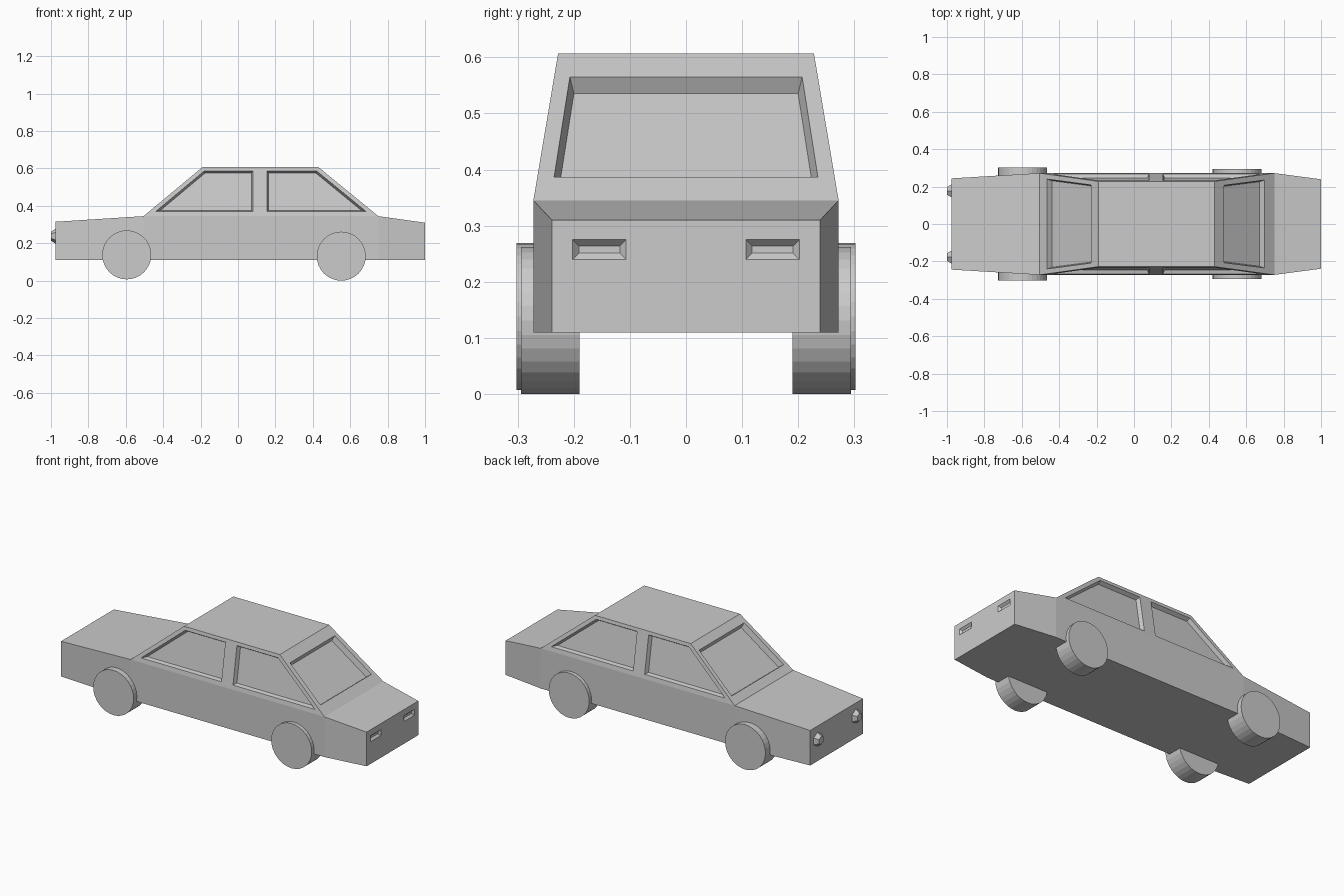
import bpy, bmesh
from math import radians
from mathutils import Vector, Matrix
from mathutils.geometry import normal as poly_normal

if "Cube" in bpy.data.objects:
    bpy.data.objects.remove(bpy.data.objects["Cube"])


def make_object(name, bm):
    bmesh.ops.recalc_face_normals(bm, faces=bm.faces[:])
    mesh = bpy.data.meshes.new(name)
    bm.to_mesh(mesh)
    bm.free()
    obj = bpy.data.objects.new(name, mesh)
    bpy.context.collection.objects.link(obj)
    return obj


def bridge(bm, a, b):
    for i in range(len(a)):
        j = (i + 1) % len(a)
        bm.faces.new((a[i], a[j], b[j], b[i]))


# Body: lofted through stations (x, half width, top height)
BELT, ROOF, BOTTOM = 0.345, 0.607, 0.11
SIDE, ROOF_SIDE = 0.272, 0.228
REAR_X, ROOF_REAR_X = 0.75, 0.43
FRONT_X, ROOF_FRONT_X = -0.505, -0.19
stations = [(-0.975, 0.244, 0.315), (FRONT_X, SIDE, BELT),
            (REAR_X, SIDE, BELT), (1.0, 0.239, 0.31)]
bm = bmesh.new()
rings = [[bm.verts.new(p) for p in ((x, -w, BOTTOM), (x, w, BOTTOM), (x, w, t), (x, -w, t))]
         for x, w, t in stations]
for a, b in zip(rings, rings[1:]):
    bridge(bm, a, b)
bm.faces.new(rings[0])
bm.faces.new(rings[-1])

# Cabin: raised from the middle top face
top = next(f for f in bm.faces if all(abs(v.co.z - BELT) < 1e-5 for v in f.verts))
new = bmesh.ops.extrude_face_region(bm, geom=[top])["geom"]
for v in [g for g in new if isinstance(g, bmesh.types.BMVert)]:
    v.co = (ROOF_REAR_X if v.co.x > 0 else ROOF_FRONT_X,
            ROOF_SIDE if v.co.y > 0 else -ROOF_SIDE, ROOF)
if top.is_valid:
    bmesh.ops.delete(bm, geom=[top], context='FACES_ONLY')
body = make_object("car_body", bm)


# Window and lamp recesses: tapered pockets cut into the body
def slope(low, high, z):
    return low + (high - low) * (z - BELT) / (ROOF - BELT)


def add_pocket(bm, points, depth, taper):
    pts = [Vector(p) for p in points]
    n = poly_normal(pts)
    if n.dot(sum(pts, Vector()) / len(pts) - Vector((0.1, 0, 0.25))) < 0:
        pts.reverse()
        n = -n

    def ring(inset, sink):
        out = []
        for i, p in enumerate(pts):
            a = n.cross((p - pts[i - 1]).normalized())
            b = n.cross((pts[(i + 1) % len(pts)] - p).normalized())
            out.append(bm.verts.new(p + (a + b) * inset / (1 + a.dot(b)) - n * sink))
        return out

    outer = ring(-taper * 0.01 / depth, -0.01)
    inner = ring(taper, depth)
    bridge(bm, outer, inner)
    bm.faces.new(outer)
    bm.faces.new(inner)


cut = bmesh.new()
front_side = [(-0.44, 0.37), (0.08, 0.37), (0.08, 0.587), (-0.18, 0.587)]
rear_side = [(0.155, 0.37), (0.685, 0.37), (0.42, 0.587), (0.155, 0.587)]
for s in (-1, 1):
    for outline in (front_side, rear_side):
        add_pocket(cut, [(x, s * slope(SIDE, ROOF_SIDE, z), z) for x, z in outline], 0.022, 0.009)
    add_pocket(cut, [(1.0, s * y, z) for y, z in
                     ((0.107, 0.24), (0.202, 0.24), (0.202, 0.275), (0.107, 0.275))], 0.012, 0.011)
for low, high, z0, z1, y0, y1 in ((FRONT_X, ROOF_FRONT_X, 0.379, 0.573, 0.24, 0.209),
                                  (REAR_X, ROOF_REAR_X, 0.387, 0.565, 0.235, 0.207)):
    a, b = slope(low, high, z0), slope(low, high, z1)
    add_pocket(cut, [(a, -y0, z0), (a, y0, z0), (b, y1, z1), (b, -y1, z1)], 0.032, 0.008)
cutter = make_object("recess_cutter", cut)
cutter.hide_render = True
mod = body.modifiers.new("recesses", 'BOOLEAN')
mod.operation, mod.solver, mod.object = 'DIFFERENCE', 'EXACT', cutter
bpy.context.view_layer.objects.active = body
bpy.ops.object.modifier_apply(modifier=mod.name)
bpy.data.objects.remove(cutter)


# Wheels and headlights
def cone(name, loc, r1, r2, depth, sides, rot):
    bm = bmesh.new()
    bmesh.ops.create_cone(bm, cap_ends=True, segments=sides, radius1=r1, radius2=r2,
                          depth=depth, matrix=Matrix.Translation(loc) @ rot)
    return make_object(name, bm)


for s, label in ((-1, "near"), (1, "far")):
    for name, x, z, r, outer in (("front_wheel", -0.595, 0.138, 0.131, 0.302),
                                 ("rear_wheel", 0.552, 0.131, 0.131, 0.294)):
        cone(f"{name}_{label}", (x, s * (outer + 0.19) / 2, z), r, r, outer - 0.19, 32,
             Matrix.Rotation(radians(90), 4, 'X'))
    cone(f"headlight_{label}", (-0.9825, s * 0.177, 0.238), 0.047, 0.024, 0.035, 6,
         Matrix.Rotation(radians(-90), 4, 'Y') @ Matrix.Rotation(radians(90), 4, 'Z'))
